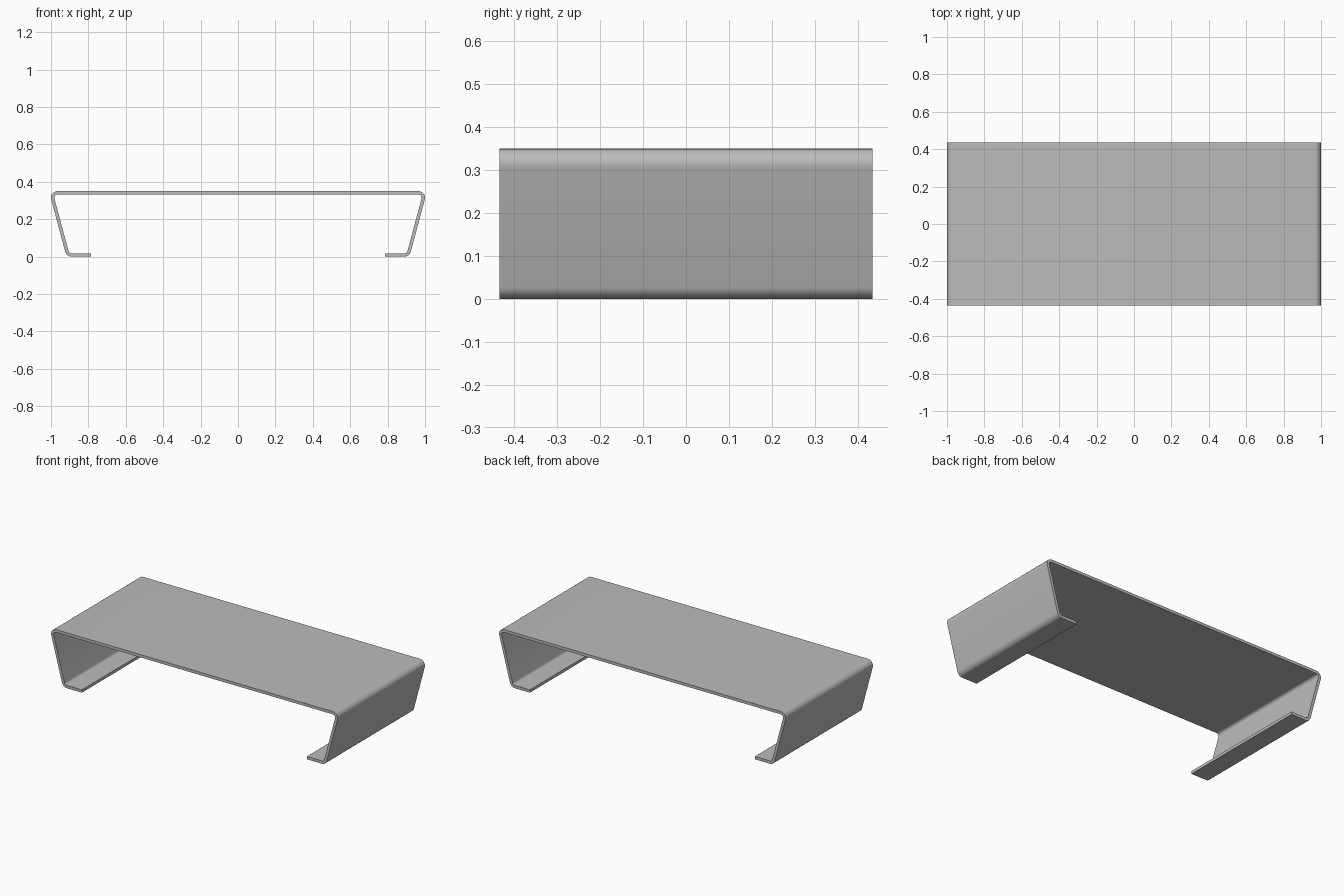
import bpy, bmesh
from math import radians, sin, cos, tan

cube = bpy.data.objects.get("Cube")
if cube:
    bpy.data.objects.remove(cube, do_unlink=True)

WIDTH, DEPTH, HEIGHT = 2.0, 0.87, 0.35
THICK, BEND, LEAN = 0.018, 0.035, 15     # sheet gauge, outer bend radius, leg lean
LIP_END, STEPS = 0.785, 10

# Metal colour
metal = bpy.data.materials.new("grey metal")
metal.use_nodes = True
grey = (0.5, 0.5, 0.5, 1)
metal.diffuse_color = grey
metal.node_tree.nodes["Principled BSDF"].inputs["Base Color"].default_value = grey


def arc(cx, cz, radius, start, end):
    angles = [radians(start + (end - start) * i / STEPS) for i in range(STEPS + 1)]
    return [(cx + radius * cos(a), cz + radius * sin(a)) for a in angles]


def half_skin(radius, lip_z):
    """One face of the sheet, from the top bend to the end of the foot lip."""
    top_x, top_z = WIDTH / 2 - BEND, HEIGHT - BEND
    foot_x = top_x - (top_z - BEND) * tan(radians(LEAN))
    return (arc(top_x, top_z, radius, 90, -LEAN)
            + arc(foot_x, BEND, radius, -LEAN, -90) + [(LIP_END, lip_z)])


def full_skin(half):
    return [(-x, z) for x, z in reversed(half)] + half


# Folded sheet: top, leaning legs and inward foot lips
outer = full_skin(half_skin(BEND, 0))
inner = full_skin(half_skin(BEND - THICK, THICK))
bm = bmesh.new()
rows = [[bm.verts.new((x, y, z)) for x, z in skin]
        for skin, y in ((outer, -DEPTH / 2), (outer, DEPTH / 2),
                        (inner, DEPTH / 2), (inner, -DEPTH / 2))]
for i in range(len(outer) - 1):
    for k in range(4):
        a, b = rows[k], rows[(k + 1) % 4]
        bm.faces.new((a[i], a[i + 1], b[i + 1], b[i]))
for end in (0, -1):
    bm.faces.new([row[end] for row in rows])
bmesh.ops.recalc_face_normals(bm, faces=bm.faces)
mesh = bpy.data.meshes.new("folded_stand")
bm.to_mesh(mesh)
bm.free()
mesh.materials.append(metal)
stand = bpy.data.objects.new("folded_stand", mesh)
bpy.context.collection.objects.link(stand)

# Smooth bends, crisp sheet edges
bpy.ops.object.select_all(action="DESELECT")
stand.select_set(True)
bpy.context.view_layer.objects.active = stand
bpy.ops.object.shade_smooth_by_angle(angle=radians(30))
